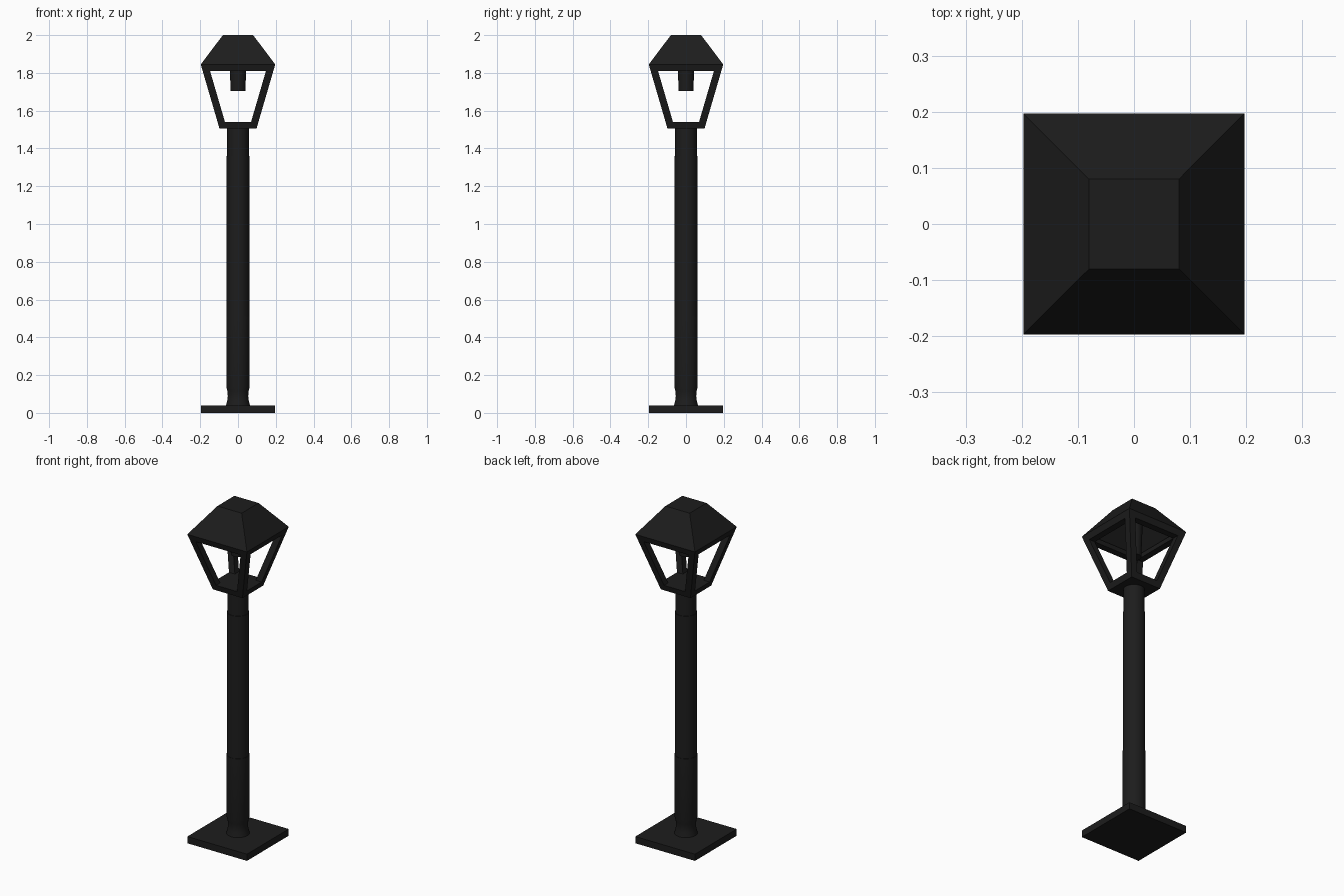
import bpy, bmesh, math

if "Cube" in bpy.data.objects:
    bpy.data.objects.remove(bpy.data.objects["Cube"])

mat = bpy.data.materials.new("black_metal")
mat.diffuse_color = (0.012, 0.012, 0.012, 1)
mat.use_nodes = True
mat.node_tree.nodes["Principled BSDF"].inputs["Base Color"].default_value = mat.diffuse_color


def make(name, verts, faces):
    me = bpy.data.meshes.new(name)
    me.from_pydata(verts, [], faces)
    bm = bmesh.new()
    bm.from_mesh(me)
    bmesh.ops.recalc_face_normals(bm, faces=bm.faces)
    bm.to_mesh(me)
    bm.free()
    me.materials.append(mat)
    ob = bpy.data.objects.new(name, me)
    bpy.context.collection.objects.link(ob)
    return ob


def loft(name, profile, sides, square=False, closed=False):
    """Stack rings of (radius, z); closed joins last ring to first (a tube)."""
    k = math.sqrt(2) if square else 1
    off = math.pi / 4 if square else 0
    n, m = sides, len(profile)
    verts = [(r * k * math.cos(off + 2 * math.pi * i / n),
              r * k * math.sin(off + 2 * math.pi * i / n), z)
             for r, z in profile for i in range(n)]
    faces = []
    for j in range(m if closed else m - 1):
        a, b = j * n, (j + 1) % m * n
        faces += [(a + i, a + (i + 1) % n, b + (i + 1) % n, b + i) for i in range(n)]
    if not closed:
        faces += [tuple(range(n)), tuple(range((m - 1) * n, m * n))]
    return make(name, verts, faces)


def smooth(ob):
    bpy.ops.object.select_all(action='DESELECT')
    ob.select_set(True)
    bpy.context.view_layer.objects.active = ob
    bpy.ops.object.shade_smooth_by_angle(angle=math.radians(30))


# Ground plate
loft("base_plate", [(0.197, 0), (0.197, 0.04)], 4, True)

# Post with flared foot and stepped sleeves
smooth(loft("post", [(0.063, 0.04), (0.056, 0.07), (0.054, 0.09), (0.056, 0.115),
                     (0.062, 0.14), (0.062, 0.51), (0.060, 0.51), (0.060, 1.36),
                     (0.057, 1.36), (0.057, 1.51)], 32))

# Lantern floor, following the taper of the frame
loft("lantern_floor", [(0.098, 1.505), (0.108, 1.54)], 4, True)

# Four tapered corner bars
for sx, sy in ((1, 1), (-1, 1), (-1, -1), (1, -1)):
    verts = []
    for r, z in ((0.108, 1.54), (0.187, 1.81)):
        i = r - 0.039
        verts += [(sx * x, sy * y, z) for x, y in ((i, i), (r, i), (r, r), (i, r))]
    make("corner_bar", verts, [(0, 1, 2, 3), (4, 5, 6, 7)] +
         [(i, (i + 1) % 4, 4 + (i + 1) % 4, 4 + i) for i in range(4)])

# Top rail of the frame
loft("top_rail", [(0.187, 1.81), (0.197, 1.845), (0.158, 1.845), (0.148, 1.81)],
     4, True, True)

# Hollow roof
loft("roof", [(0.197, 1.845), (0.08, 2.0), (0.07, 1.985), (0.165, 1.845)][:2] +
     [(0.068, 1.98), (0.168, 1.845)], 4, True, True)
loft("roof_cap", [(0.07, 1.98), (0.08, 2.0)], 4, True)

# Lamp socket hanging from the cap
smooth(loft("lamp_socket", [(0.039, 1.705), (0.049, 1.98)], 32))
